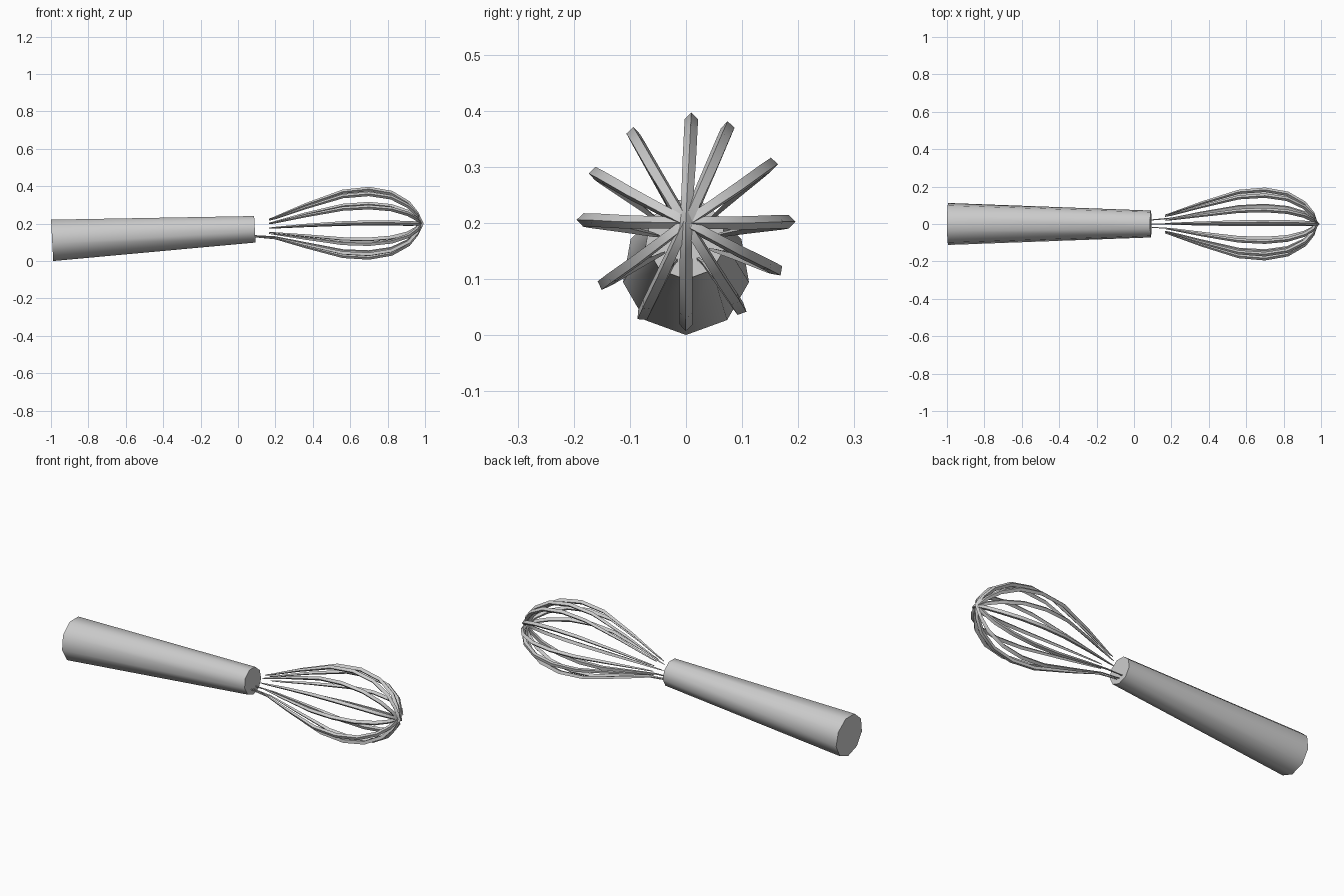
import bpy, bmesh
from math import sin, cos, pi, radians
from mathutils import Vector

if "Cube" in bpy.data.objects:
    bpy.data.objects.remove(bpy.data.objects["Cube"])


def select_only(ob):
    bpy.ops.object.select_all(action='DESELECT')
    ob.select_set(True)
    bpy.context.view_layer.objects.active = ob


# Handle: nine-sided taper, slightly tilted, one corner pointing down
def build_handle(start, end, r_start, r_end, sides=9):
    axis = (end - start).normalized()
    side = Vector((0, 1, 0))
    up = axis.cross(side)
    bm = bmesh.new()
    rings = []
    for centre, r in ((start, r_start), (end, r_end)):
        rings.append([bm.verts.new(centre + side * r * cos(a) + up * r * sin(a))
                      for a in (-pi / 2 + 2 * pi * i / sides for i in range(sides))])
    for i in range(sides):
        j = (i + 1) % sides
        bm.faces.new((rings[0][i], rings[0][j], rings[1][j], rings[1][i]))
    bm.faces.new(rings[0][::-1])
    bm.faces.new(rings[1])
    bmesh.ops.recalc_face_normals(bm, faces=bm.faces)
    mesh = bpy.data.meshes.new("handle")
    bm.to_mesh(mesh)
    bm.free()
    ob = bpy.data.objects.new("handle", mesh)
    bpy.context.collection.objects.link(ob)
    select_only(ob)
    bpy.ops.object.shade_smooth_by_angle(angle=radians(45))


build_handle(Vector((-0.994, 0, 0.114)), Vector((0.09, 0, 0.172)), 0.114, 0.073)

# Wire profile: x, distance from axis, axis height, thickness
PROFILE = [(0.20, 0.058, 0.178, 0.004), (0.36, 0.112, 0.189, 0.008),
           (0.56, 0.172, 0.199, 0.011), (0.70, 0.183, 0.202, 0.012),
           (0.82, 0.162, 0.202, 0.012), (0.91, 0.110, 0.200, 0.012),
           (0.955, 0.055, 0.200, 0.011)]

# The two ends of each loop, in degrees around the axis
LOOPS = [(0, 179), (34, -143), (66, -115), (87, -90), (121, -58), (152, -28)]


# One half of a loop, from the handle out to near the tip
def half_wire(angle):
    low = sin(angle) < -0.8
    first = (0.085, 0.040, 0.170, 0.003) if low else (0.165, 0.048, 0.176, 0.002)
    return [((x, r * cos(angle), z + r * sin(angle)), t)
            for x, r, z, t in [first] + PROFILE]


# Six wire loops crossing at the tip
for n, (a, b) in enumerate(LOOPS):
    tip = [((0.973 + 0.003 * (n % 4), 0, 0.20), 0.011)]
    points = half_wire(radians(a)) + tip + half_wire(radians(b))[::-1]
    curve = bpy.data.curves.new(f"wire_loop_{n + 1}", 'CURVE')
    curve.dimensions = '3D'
    curve.bevel_depth = 1.0
    curve.bevel_resolution = 0
    curve.use_fill_caps = True
    spline = curve.splines.new('POLY')
    spline.points.add(len(points) - 1)
    for p, (co, t) in zip(spline.points, points):
        p.co = (*co, 1)
        p.radius = t
    ob = bpy.data.objects.new(curve.name, curve)
    bpy.context.collection.objects.link(ob)
    select_only(ob)
    bpy.ops.object.convert(target='MESH')
    bpy.ops.object.shade_smooth_by_angle(angle=radians(45))
